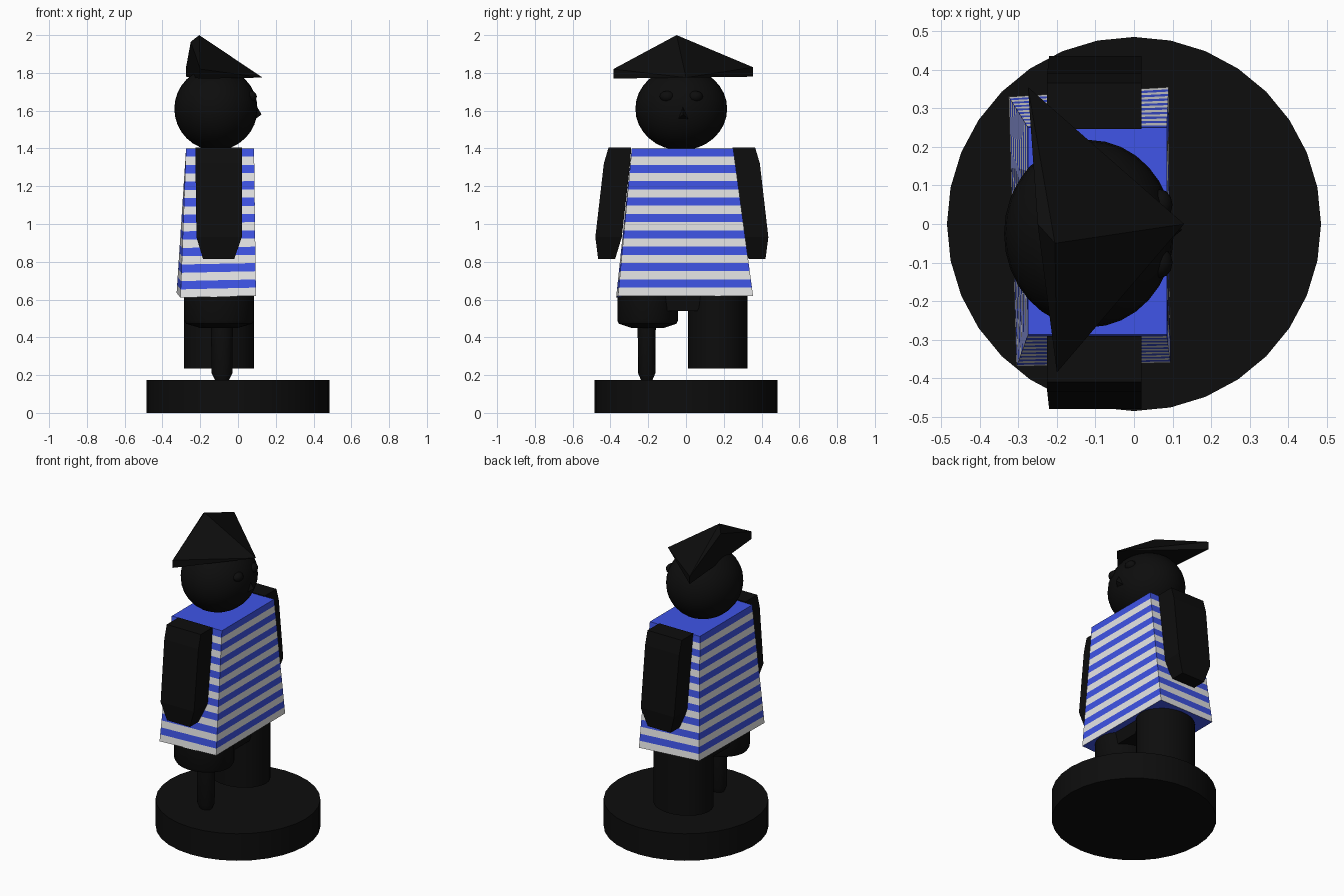
import bpy, bmesh, math
from mathutils import Vector

cube = bpy.data.objects.get("Cube")
if cube:
    bpy.data.objects.remove(cube, do_unlink=True)


def material(name, rgb):
    m = bpy.data.materials.new(name)
    m.use_nodes = True
    m.diffuse_color = (*rgb, 1)
    m.node_tree.nodes["Principled BSDF"].inputs["Base Color"].default_value = (*rgb, 1)
    return m


BLACK = material("black", (0.004, 0.004, 0.004))
BLUE = material("stripe blue", (0.05, 0.09, 0.8))
WHITE = material("stripe white", (0.8, 0.8, 0.8))


def finish(name, bm, mats=(BLACK,), smooth=False):
    bmesh.ops.recalc_face_normals(bm, faces=bm.faces)
    mesh = bpy.data.meshes.new(name)
    bm.to_mesh(mesh)
    bm.free()
    ob = bpy.data.objects.new(name, mesh)
    bpy.context.collection.objects.link(ob)
    for m in mats:
        mesh.materials.append(m)
    if smooth:
        bpy.ops.object.select_all(action='DESELECT')
        ob.select_set(True)
        bpy.context.view_layer.objects.active = ob
        bpy.ops.object.shade_smooth_by_angle(angle=math.radians(35))
    return ob


def loft(name, rings, mats=(BLACK,), smooth=False):
    """Skin closed rings; side bands alternate through the materials."""
    bm = bmesh.new()
    loops = [[bm.verts.new(p) for p in ring] for ring in rings]
    for k, (a, b) in enumerate(zip(loops, loops[1:])):
        for i in range(len(a)):
            j = (i + 1) % len(a)
            bm.faces.new((a[i], a[j], b[j], b[i])).material_index = k % len(mats)
    bm.faces.new(loops[0])
    bm.faces.new(loops[-1])
    return finish(name, bm, mats, smooth)


def lathe(name, centre, profile, squash=1, sides=32):
    """Turn a (radius, z) profile about a vertical axis; squash scales y."""
    angles = [2 * math.pi * i / sides for i in range(sides)]
    return loft(name, [[(centre[0] + r * math.cos(t), centre[1] + r * squash * math.sin(t), z)
                        for t in angles] for r, z in profile], smooth=True)


def rect(x0, x1, y0, y1, z):
    return [(x0, y0, z), (x1, y0, z), (x1, y1, z), (x0, y1, z)]


def hull(name, points):
    bm = bmesh.new()
    for p in points:
        bm.verts.new(p)
    bmesh.ops.convex_hull(bm, input=bm.verts)
    return finish(name, bm)


def ball(name, centre, size, segments=32):
    bm = bmesh.new()
    bmesh.ops.create_uvsphere(bm, u_segments=segments, v_segments=segments // 2, radius=1)
    for v in bm.verts:
        v.co = Vector(centre) + v.co * Vector(size)
    return finish(name, bm, smooth=True)


# Round stand
lathe("base", (0, 0), [(0.485, 0), (0.485, 0.175)])

# Legs: peg under a rounded stump, and a whole trouser leg
lathe("peg", (-0.085, -0.208), [(0.035, 0.17), (0.055, 0.21), (0.058, 0.47)], 0.83, 16)
lathe("stump", (-0.1, -0.203), [(0.1, 0.45), (0.175, 0.472), (0.185, 0.49), (0.185, 0.62)], 0.87)
lathe("whole_leg", (-0.1, 0.168), [(0.185, 0.235), (0.185, 0.62)], 0.85)
loft("hips", [rect(-0.24, 0.04, -0.1, 0.06, 0.54), rect(-0.25, 0.05, -0.15, 0.1, 0.62)])

# Striped shirt: bands between the collar and the uneven hem
collar = rect(-0.275, 0.085, -0.287, 0.25, 1.4)
hem = [(-0.305, -0.37, 0.61), (0.095, -0.36, 0.62), (0.09, 0.355, 0.62), (-0.325, 0.33, 0.635)]
BANDS = 18
loft("shirt", [[Vector(a).lerp(Vector(b), k / BANDS) for a, b in zip(collar, hem)]
               for k in range(BANDS + 1)], (BLUE, WHITE))

# Arms, mirrored about the shirt's middle
for side, name in ((1, "right_arm"), (-1, "left_arm")):
    levels = [(-0.225, 0.02, 0.388, 0.268, 1.405), (-0.225, 0.02, 0.413, 0.274, 1.32),
              (-0.22, 0.02, 0.458, 0.318, 0.93), (-0.185, -0.02, 0.443, 0.353, 0.815)]
    loft(name, [rect(x0, x1, -0.022 - side * a, -0.022 - side * b, z)
                for x0, x1, a, b, z in levels])

# Head with nose and eyes
ball("head", (-0.117, -0.025, 1.61), (0.22, 0.243, 0.22))
hull("nose", [(0.06, -0.02, 1.69), (0.125, -0.015, 1.58), (0.07, -0.06, 1.54),
              (0.07, 0.03, 1.54), (0.06, -0.05, 1.6), (0.06, 0.02, 1.6)])
for name, y in (("right_eye", -0.1), ("left_eye", 0.05)):
    ball(name, (0.067, y, 1.675), (0.033, 0.04, 0.03), 12)

# Three-cornered hat
tips = [(-0.2, -0.385, 1.77), (-0.275, 0.355, 1.78)]
hull("hat", tips + [(x, y, z + 0.05) for x, y, z in tips]
     + [(0.13, 0, 1.775), (-0.205, -0.05, 2.0), (-0.25, 0.0, 1.965)])
